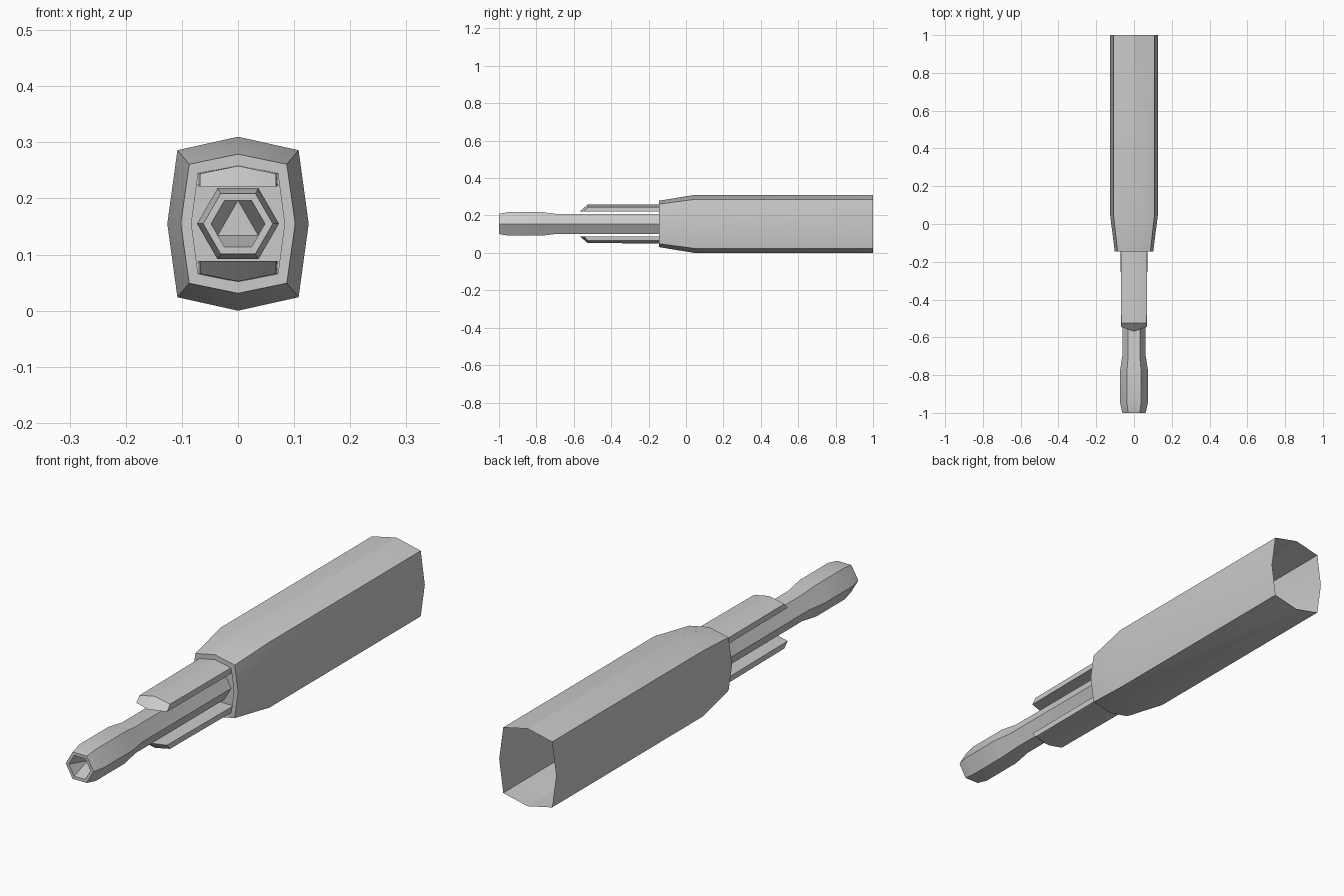
import bpy, bmesh, math

if "Cube" in bpy.data.objects:
    bpy.data.objects.remove(bpy.data.objects["Cube"])

ZC = 0.155  # height of the long axis


def finish(name, bm):
    bmesh.ops.recalc_face_normals(bm, faces=bm.faces)
    mesh = bpy.data.meshes.new(name)
    bm.to_mesh(mesh)
    bm.free()
    obj = bpy.data.objects.new(name, mesh)
    bpy.context.collection.objects.link(obj)
    bpy.ops.object.select_all(action='DESELECT')
    obj.select_set(True)
    bpy.context.view_layer.objects.active = obj
    bpy.ops.object.shade_smooth_by_angle(angle=math.radians(25))
    return obj


def add_ring(bm, pts, y):
    return [bm.verts.new((x, y, ZC + z)) for x, z in pts]


def bridge(bm, a, b):
    n = len(a)
    for i in range(n):
        bm.faces.new((a[i], a[(i + 1) % n], b[(i + 1) % n], b[i]))


def octagon(side, cx, cz, top):
    # side and top are the mid points, cx/cz the corner
    return [(side, 0), (cx, cz), (0, top), (-cx, cz),
            (-side, 0), (-cx, -cz), (0, -top), (cx, -cz)]


def hexagon(r):
    return [(r * math.cos(i * math.pi / 3), r * math.sin(i * math.pi / 3)) for i in range(6)]


def loft(bm, sections):
    rings = [add_ring(bm, pts, y) for pts, y in sections]
    for a, b in zip(rings, rings[1:]):
        bridge(bm, a, b)
    return rings


# Housing: open at the back, tapered nose with a shallow recessed front
big = octagon(0.126, 0.108, 0.131, 0.155)
nose = octagon(0.102, 0.087, 0.106, 0.124)
inset = octagon(0.083, 0.071, 0.090, 0.104)
bm = bmesh.new()
rings = loft(bm, [(big, 1.0), (big, 0.045), (nose, -0.145), (inset, -0.145), (inset, -0.13)])
bm.faces.new(rings[-1])
finish("housing", bm)

# Barrel: hexagonal, thicker muzzle, bore narrowing from hexagon to triangle
bm = bmesh.new()
rings = loft(bm, [(hexagon(0.061), -0.13), (hexagon(0.061), -0.69),
                  (hexagon(0.073), -0.77), (hexagon(0.073), -0.95),
                  (hexagon(0.062), -1.0), (hexagon(0.048), -1.0)])
rim = rings[-1]
r_tri = 0.048 * math.cos(math.pi / 6)
tri = add_ring(bm, [(r_tri * math.cos(math.radians(a)), r_tri * math.sin(math.radians(a)))
                    for a in (90, 210, 330)], -0.9)
for k in range(3):
    a, b, c = rim[2 * k + 1], rim[(2 * k + 2) % 6], rim[(2 * k + 3) % 6]
    bm.faces.new((a, b, tri[k]))
    bm.faces.new((b, c, tri[(k + 1) % 3], tri[k]))
bm.faces.new(tri)
bm.faces.new(rings[0])
finish("barrel", bm)

# Rails above and below the barrel, with a sloped pointed tip
for name, s in (("upper_rail", 1), ("lower_rail", -1)):
    profile = [(-0.071, 0.067), (-0.070, 0.090), (0, 0.104),
               (0.070, 0.090), (0.071, 0.067), (0, 0.067)]
    tip_y = [-0.545, -0.525, -0.525, -0.525, -0.545, -0.568]
    bm = bmesh.new()
    back = add_ring(bm, [(x, s * z) for x, z in profile], -0.13)
    tip = [bm.verts.new((x * 0.96, y, ZC + s * (z * 0.98 + 0.001)))
           for (x, z), y in zip(profile, tip_y)]
    bridge(bm, back, tip)
    for ring in (back, tip):
        bm.faces.new((ring[0], ring[1], ring[2], ring[5]))
        bm.faces.new((ring[5], ring[2], ring[3], ring[4]))
    finish(name, bm)
